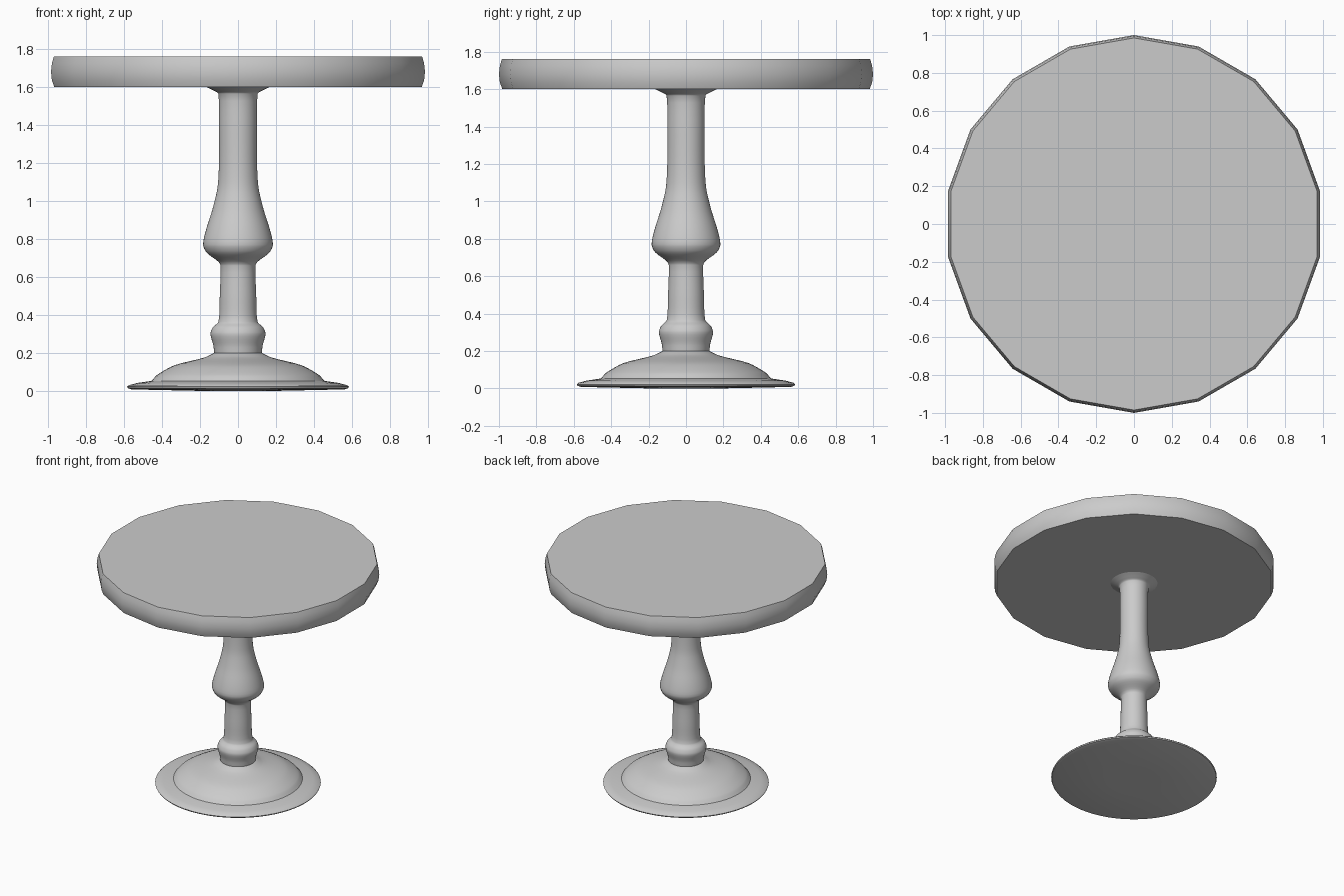
import bpy, bmesh, math
from mathutils import Vector

if "Cube" in bpy.data.objects:
    bpy.data.objects.remove(bpy.data.objects["Cube"])


def smooth_profile(pts, steps=4):
    """Centripetal-like rounding of a (radius, z) profile with limited tangents."""
    p = [Vector(q) for q in pts]
    out = []
    for i in range(len(p) - 1):
        a, b = p[i], p[i + 1]
        length = (b - a).length
        prev, nxt = p[max(i - 1, 0)], p[min(i + 2, len(p) - 1)]
        ta = (b - prev).normalized() * length * 0.8
        tb = (nxt - a).normalized() * length * 0.8
        for k in range(steps):
            t = k / steps
            out.append(a * (2*t**3 - 3*t**2 + 1) + ta * (t**3 - 2*t**2 + t)
                       + b * (-2*t**3 + 3*t**2) + tb * (t**3 - t**2))
    return out + [p[-1]]


def lathe(name, profile, sides, angle):
    """Revolve a (radius, z) profile from bottom to top and cap both ends."""
    bm = bmesh.new()
    rings = []
    for r, z in profile:
        rings.append([bm.verts.new((r * math.cos(math.pi / 2 + 2 * math.pi * i / sides),
                                    r * math.sin(math.pi / 2 + 2 * math.pi * i / sides), z))
                      for i in range(sides)])
    for lo, hi in zip(rings, rings[1:]):
        for i in range(sides):
            j = (i + 1) % sides
            bm.faces.new((lo[i], lo[j], hi[j], hi[i]))
    bm.faces.new(rings[0][::-1])
    bm.faces.new(rings[-1])
    mesh = bpy.data.meshes.new(name)
    bm.to_mesh(mesh)
    bm.free()
    ob = bpy.data.objects.new(name, mesh)
    bpy.context.collection.objects.link(ob)
    bpy.ops.object.select_all(action='DESELECT')
    ob.select_set(True)
    bpy.context.view_layer.objects.active = ob
    bpy.ops.object.shade_smooth_by_angle(angle=math.radians(angle))
    return ob


# Eighteen-sided table top with a slightly bulged edge
lathe("table_top", [(0.982, 1.6), (0.995, 1.635), (1.0, 1.68), (0.995, 1.725), (0.985, 1.76)], 18, 35)

# Round foot: flat underside, thin rim and dome
foot_rim = [(0.19, 0.0), (0.56, 0.008), (0.58, 0.014), (0.584, 0.022), (0.575, 0.03), (0.53, 0.042)]
foot_dome = smooth_profile([(0.455, 0.053), (0.425, 0.085), (0.335, 0.135), (0.18, 0.175), (0.125, 0.2)])
lathe("foot", foot_rim + foot_dome, 64, 40)

# Turned column with lower ring, pear-shaped swelling and flared collar
column = [(0.125, 0.2), (0.13, 0.24), (0.145, 0.30), (0.132, 0.335), (0.103, 0.365),
          (0.096, 0.5), (0.092, 0.66), (0.105, 0.682), (0.165, 0.728), (0.184, 0.77),
          (0.168, 0.85), (0.135, 0.955), (0.108, 1.07), (0.1, 1.2), (0.1, 1.4),
          (0.104, 1.565), (0.13, 1.583), (0.165, 1.6)]
lathe("column", smooth_profile(column), 48, 50)
